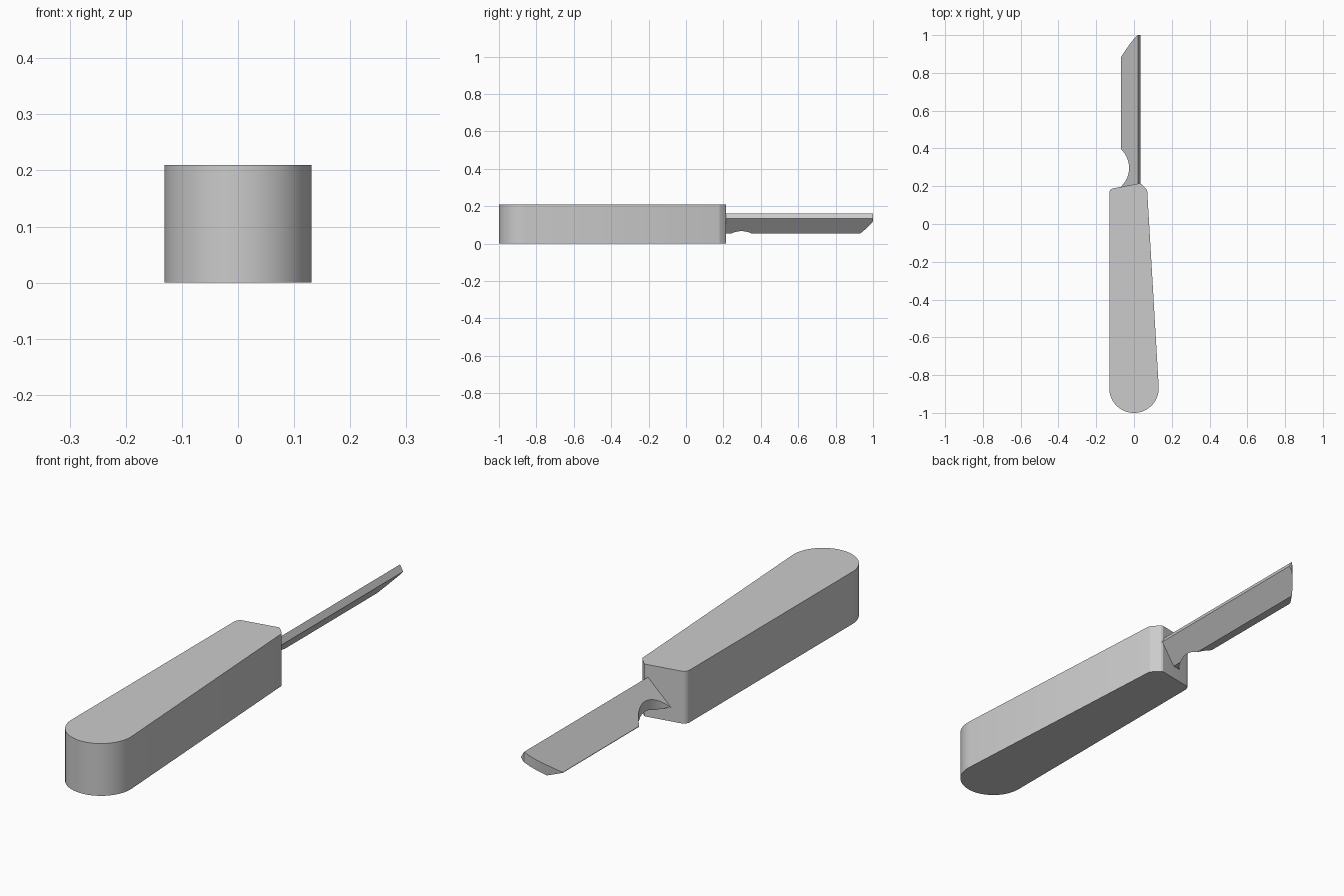
import bpy, bmesh, math
from mathutils import Vector

if "Cube" in bpy.data.objects:
    bpy.data.objects.remove(bpy.data.objects["Cube"])


def arc(cx, cy, r, a0, a1, n):
    """Points on a circle from angle a0 to a1 in degrees."""
    return [(cx + r * math.cos(math.radians(a0 + (a1 - a0) * i / n)),
             cy + r * math.sin(math.radians(a0 + (a1 - a0) * i / n))) for i in range(n + 1)]


def extrude(outline, z0, z1):
    """Prism standing on a top-view outline."""
    bm = bmesh.new()
    face = bm.faces.new([bm.verts.new((x, y, z0)) for x, y in outline])
    top = bmesh.ops.extrude_face_region(bm, geom=[face])["geom"]
    for v in top:
        if isinstance(v, bmesh.types.BMVert):
            v.co.z = z1
    bmesh.ops.recalc_face_normals(bm, faces=bm.faces)
    return bm


def slice_off(bm, co, normal):
    """Remove everything on the normal's side of a plane and cap the cut."""
    cut = bmesh.ops.bisect_plane(bm, geom=bm.verts[:] + bm.edges[:] + bm.faces[:], dist=1e-6,
                                 plane_co=co, plane_no=normal, clear_outer=True)
    edges = [e for e in cut["geom_cut"] if isinstance(e, bmesh.types.BMEdge)]
    bmesh.ops.holes_fill(bm, edges=edges, sides=0)


def finish(bm, name):
    bmesh.ops.recalc_face_normals(bm, faces=bm.faces)
    mesh = bpy.data.meshes.new(name)
    bm.to_mesh(mesh)
    bm.free()
    ob = bpy.data.objects.new(name, mesh)
    bpy.context.collection.objects.link(ob)
    bpy.ops.object.select_all(action='DESELECT')
    ob.select_set(True)
    bpy.context.view_layer.objects.active = ob
    bpy.ops.object.shade_smooth_by_angle(angle=math.radians(25))


# Handle: tapered body with a round butt and a slanted front face
R = 0.131
handle = arc(0, R - 1, R, 180, 363.4, 40)
handle += [(0.07, 0.175), (0.066, 0.183), (0.038, 0.212), (0.03, 0.215)]
handle += arc(-0.106, 0.164, 0.025, 101, 180, 6)
finish(extrude(handle, 0, 0.21), "handle")

# Blade outline from above: spine, curved tip, straight edge, round notch
tip = [(0.02, 1.0), (0.004, 0.985), (-0.014, 0.964), (-0.031, 0.940),
       (-0.046, 0.918), (-0.059, 0.899), (-0.07, 0.881)]
notch = arc(-0.161, 0.297, 0.135, 47.5, -47.5, 20)
blade = [(0.06, 0.15), (0.06, 1.0)] + tip + notch + [(-0.07, 0.15)]
bm = extrude(blade, 0.055, 0.25)

# Tilted blade section: upper face, lower face and spine face
slope = Vector((0.09, 0, 0.103))
up = Vector((-slope.z, 0, slope.x))
slice_off(bm, (0.02, 0, 0.16), up)
slice_off(bm, (0.034, 0, 0.135), -up)
slice_off(bm, (0.02, 0, 0.16), (0.025, 0, 0.014))
finish(bm, "blade")
